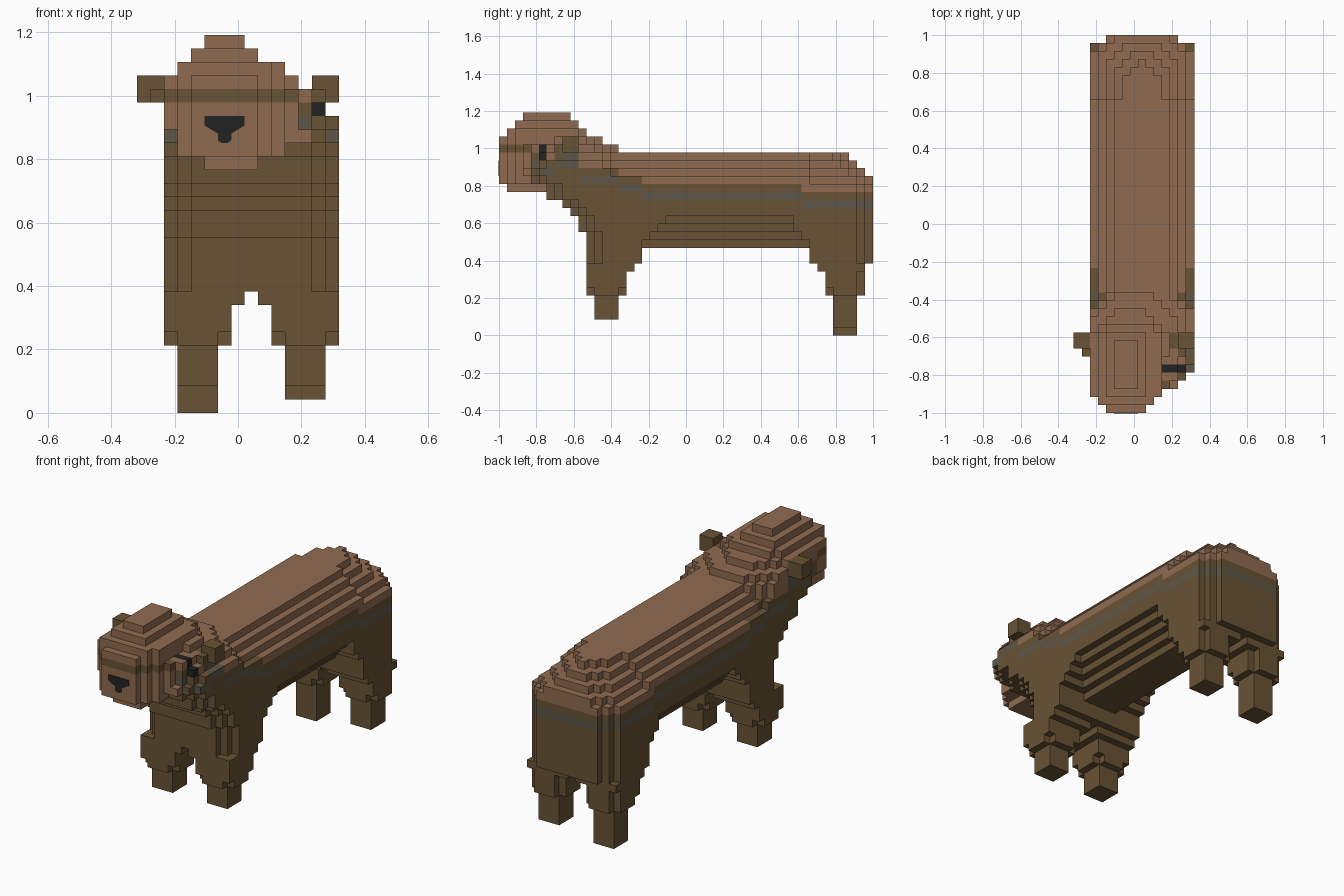
import bpy
import bmesh

if "Cube" in bpy.data.objects:
    bpy.data.objects.remove(bpy.data.objects["Cube"], do_unlink=True)

V = 2 / 47  # edge of one block
NX, NY = 15, 47


def material(name, rgb):
    m = bpy.data.materials.new(name)
    m.use_nodes = True
    m.diffuse_color = (*rgb, 1)
    bsdf = m.node_tree.nodes["Principled BSDF"]
    bsdf.inputs["Base Color"].default_value = (*rgb, 1)
    bsdf.inputs["Roughness"].default_value = 0.9
    return m


TAN, DARK, GRAY, BLACK = range(4)
MATS = [
    material("tan fur", (0.28, 0.148, 0.081)),
    material("dark brown fur", (0.138, 0.086, 0.035)),
    material("gray brown stripe", (0.112, 0.094, 0.066)),
    material("black", (0.016, 0.016, 0.016)),
]


def slab(i0, i1, j0, j1, k0, k1, front=0, back=0):
    """Blocks of a box whose front and back corners are stepped off."""
    return {(i, j, k) for i in range(i0, i1) for j in range(j0, j1) for k in range(k0, k1)
            if min(i - i0, i1 - 1 - i) + j - j0 >= front
            and min(i - i0, i1 - 1 - i) + j1 - 1 - j >= back}


def make_torso():
    cells = set()
    for k in range(9, 23):
        top, under = max(0, k - 19), max(0, 15 - k)
        # rounded back
        if k >= 11:
            t = max(top, under)
            cells |= slab(2 + t, 15 - t, 11, 39, k, k + 1, 2)
        # hips
        t = max(0, k - 18)
        cells |= slab(2 + t, 15 - t, 37 if k > 13 else 39, 47 - top, k, k + 1, 0, 2)
        # shoulders and hips flare into the belly
        if k < 15:
            grow = max(0, k - 11)
            cells |= slab(2, 15, 11, 18 + grow, k, k + 1, 2)
            cells |= slab(2, 15, 39 - min(grow, 2), 47, k, k + 1, 0, 2)
    return cells


def make_neck():
    cells = set()
    for k, j in ((13, 10), (14, 10), (15, 9), (16, 8), (17, 6), (18, 6), (19, 4), (20, 3)):
        cells |= slab(2, 15, j, 15, k, k + 1, 2, 1 if k > 19 else 0)
    return cells


def make_head():
    # chin and muzzle
    cells = slab(5, 9, 1, 6, 18, 19)
    cells |= slab(3, 11, 0, 8, 19, 21, 1)
    # cheeks and crown, narrowing upward
    for k, i0, i1, j0, j1, c in ((21, 2, 15, 0, 15, 2), (22, 2, 14, 0, 15, 2),
                                 (23, 2, 13, 0, 15, 3), (24, 2, 12, 0, 13, 3),
                                 (25, 3, 11, 1, 11, 1), (26, 4, 9, 2, 10, 0),
                                 (27, 5, 8, 3, 9, 0)):
        cells |= slab(i0, i1, j0, j1, k, k + 1, 0, c)
    return {(i, j, k) for i, j, k in cells
            if i < 9 + j and i + j >= 4 and not (k == 24 and j < 7 and i > 10)}


def make_leg(left, j0):
    i0, rear = (10 if left else 2), j0 > 20
    cells = slab(i0, i0 + 5, j0, j0 + 5, 5, 6, 1, 1)
    cells |= slab(i0, i0 + 5, j0, j0 + 5, 6, 8, 0, 1 if rear else 0)
    # thigh meets the belly arch
    w0 = 9 if left else 2
    return cells | slab(w0, w0 + 6, j0 - rear, j0 + 6 - rear, 8, 9)


def make_foot(left, j0):
    i0 = 11 if left else 3
    base = 2 if j0 < 20 else int(left)
    return slab(i0, i0 + 3, j0, j0 + 3, base, 5)


def make_ear(left):
    i0 = 13 if left else 0
    return slab(i0, i0 + 2, 8, 10, 23, 25) | {(13 if left else 1, 7, 23)}


HEAD_BAND = (23, 23, 23, 23, 22, 21, 21, 22, 23, 23)


def coat(i, j, k):
    """Tan above, a dark and a gray stripe along the flank, dark below."""
    if j == 5 and i >= 11 and k in (22, 23):
        return BLACK
    if j < 10:
        band = HEAD_BAND[j]
    else:
        band = 20 if j < 15 else 19 if j < 18 else 18 if j < 38 else 17
    if k > band:
        return TAN
    if k == band:
        return DARK
    if j < 6 and k >= 18 and (j < 4 or 3 <= i < 11):
        return TAN
    if 3 < j and (k == band - 1 or (j in (8, 9) and k == band - 2)):
        return GRAY
    return DARK


def dark(i, j, k):
    return DARK


# each direction with the four corners of that block side
SIDES = []
for axis in range(3):
    for s in (0, 1):
        ring = []
        for a, b in ((0, 0), (1, 0), (1, 1), (0, 1)):
            c = [0, 0, 0]
            c[axis], c[(axis + 1) % 3], c[(axis + 2) % 3] = s, a, b
            ring.append(tuple(c))
        d = [0, 0, 0]
        d[axis] = 2 * s - 1
        SIDES.append((tuple(d), ring if s else ring[::-1]))


def build(name, cells, solid, colour):
    """Mesh the outer sides of the blocks of one part."""
    bm, verts = bmesh.new(), {}
    for cell in sorted(cells):
        for d, ring in SIDES:
            if tuple(a + b for a, b in zip(cell, d)) in solid:
                continue
            corners = []
            for c in ring:
                p = tuple(a + b for a, b in zip(cell, c))
                if p not in verts:
                    verts[p] = bm.verts.new(((p[0] - NX / 2) * V, (p[1] - NY / 2) * V, p[2] * V))
                corners.append(verts[p])
            bm.faces.new(corners).material_index = colour(*cell)
    link(name, bm)


def link(name, bm):
    me = bpy.data.meshes.new(name)
    bm.to_mesh(me)
    bm.free()
    for m in MATS:
        me.materials.append(m)
    bpy.context.collection.objects.link(bpy.data.objects.new(name, me))


# parts, each claiming the blocks not yet used
parts = [("torso", make_torso(), coat), ("neck", make_neck(), coat), ("head", make_head(), coat)]
for side in ("left", "right"):
    left = side == "left"
    parts.append((side + "_ear", make_ear(left), dark))
    for end, j in (("front", 11), ("back", 41)):
        parts.append((f"{end}_{side}_leg", make_leg(left, j), dark))
        parts.append((f"{end}_{side}_foot", make_foot(left, j + 1), dark))

solid = set().union(*(p[1] for p in parts))
used = set()
for name, cells, colour in parts:
    build(name, cells - used, solid, colour)
    used |= cells

# nose: a thin plate on the muzzle
bm = bmesh.new()
half = ((1.5, 22), (1.5, 21.3), (1, 21), (0.5, 20.7), (0.5, 20.2), (0.25, 20))
outline = [(6.5 - w, z) for w, z in half] + [(6.5 + w, z) for w, z in reversed(half)]
face = bm.faces.new([bm.verts.new(((x - NX / 2) * V, -1.003, z * V)) for x, z in outline])
out = bmesh.ops.extrude_face_region(bm, geom=[face])
for v in out["geom"]:
    if isinstance(v, bmesh.types.BMVert):
        v.co.y = -0.999
bmesh.ops.recalc_face_normals(bm, faces=bm.faces)
for f in bm.faces:
    f.material_index = BLACK
link("nose", bm)
